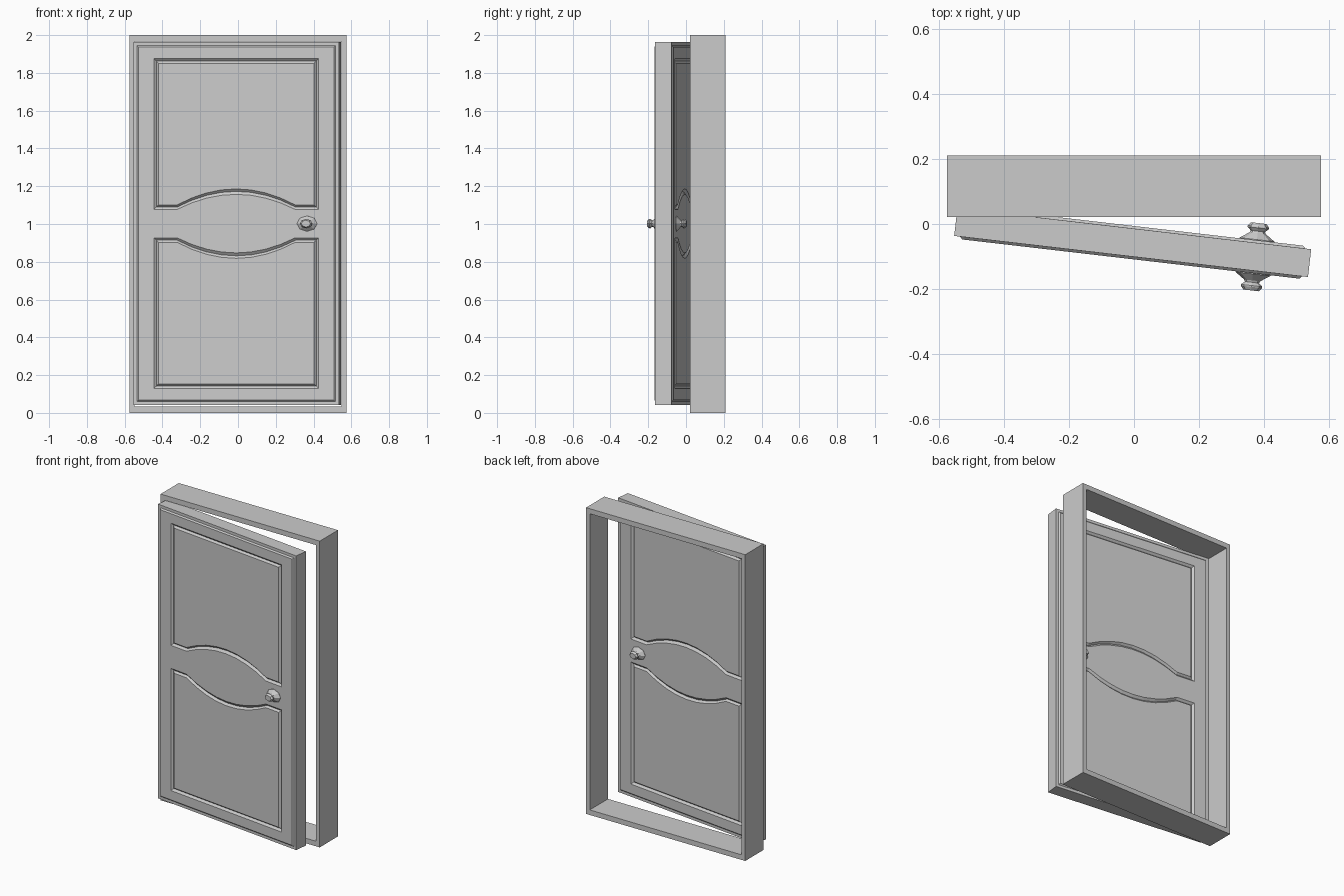
import bpy, bmesh, math
from mathutils import Matrix, Vector

if "Cube" in bpy.data.objects:
    bpy.data.objects.remove(bpy.data.objects["Cube"])

# One plain grey for everything
grey = bpy.data.materials.new("plain_grey")
grey.use_nodes = True
colour = (0.6, 0.6, 0.6, 1)
grey.diffuse_color = colour
grey.node_tree.nodes["Principled BSDF"].inputs["Base Color"].default_value = colour


def finish(bm, name):
    bmesh.ops.recalc_face_normals(bm, faces=bm.faces)
    mesh = bpy.data.meshes.new(name)
    bm.to_mesh(mesh)
    bm.free()
    mesh.materials.append(grey)
    obj = bpy.data.objects.new(name, mesh)
    bpy.context.collection.objects.link(obj)
    return obj


def add_loop(bm, points, y):
    return [bm.verts.new((x, y, z)) for x, z in points]


def bridge(bm, a, b):
    n = len(a)
    for i in range(n):
        j = (i + 1) % n
        bm.faces.new((a[i], a[j], b[j], b[i]))


def rect(half, low, high, inset=0):
    x, lo, hi = half - inset, low + inset, high - inset
    return [(-x, lo), (x, lo), (x, hi), (-x, hi)]


# Door frame: rectangular ring
bm = bmesh.new()
outer, inner = rect(0.575, 0, 2), rect(0.548, 0.033, 1.967)
ring = [add_loop(bm, pts, y) for pts, y in
        ((outer, 0.022), (inner, 0.022), (inner, 0.21), (outer, 0.21))]
for i in range(4):
    bridge(bm, ring[i], ring[(i + 1) % 4])
finish(bm, "door_frame")

# Door placement: swung slightly open
CENTRE_Z = 1.002
swing = Matrix.Translation((-0.004, -0.057, 0)) @ Matrix.Rotation(math.radians(-6.63), 4, "Z")
HALF_T, RAISE = 0.043, 0.008
ARCH, STEPS = 0.315, 8


def panel_outline(d, flip):
    """Panel outline inset by d, with an arched edge beside the middle rail."""
    x, top, low = 0.439 - d, 1.875 - d, 1.077 + d
    pts = [(x, top), (-x, top), (-x, low)]
    for i in range(STEPS + 1):
        t = 2 * i / STEPS - 1
        pts.append((t * ARCH, low + (0.08 + 0.2 * d) * (1 - t * t)))
    pts.append((x, low))
    return [(u, 2 * CENTRE_Z - z) for u, z in pts] if flip else pts


# Door leaf: core, raised faces and V-grooves around the panels
bm = bmesh.new()
edge_loops = []
for side in (-1, 1):
    steps = [add_loop(bm, rect(0.547, 0.042, 1.963, inset), side * y)
             for inset, y in ((0, HALF_T), (0.018, HALF_T), (0.026, HALF_T + RAISE))]
    bridge(bm, steps[0], steps[1])
    bridge(bm, steps[1], steps[2])
    edge_loops.append(steps[0])
    borders = [steps[2]]
    for flip in (False, True):
        groove = [add_loop(bm, panel_outline(d, flip), side * (HALF_T + RAISE - depth))
                  for d, depth in ((0, 0), (0.013, 0.012), (0.024, 0))]
        bridge(bm, groove[0], groove[1])
        bridge(bm, groove[1], groove[2])
        bm.faces.new(groove[2])
        borders.append(groove[0])
    # Flat rails and stiles around the panels
    edges = []
    for loop in borders:
        for a, b in zip(loop, loop[1:] + loop[:1]):
            edges.append(bm.edges.get((a, b)) or bm.edges.new((a, b)))
    bmesh.ops.triangle_fill(bm, edges=edges, use_beauty=True, normal=Vector((0, side, 0)))
bridge(bm, *edge_loops)
finish(bm, "door_leaf").matrix_world = swing

# Knobs: eight-sided flattened turning on both sides
PROFILE = ((0.054, -0.004), (0.054, 0.002), (0.025, 0.022), (0.022, 0.028),
           (0.033, 0.038), (0.033, 0.042), (0.024, 0.053))
for side, name in ((-1, "front_knob"), (1, "back_knob")):
    bm = bmesh.new()
    rings = []
    for r, h in PROFILE:
        pts = [(0.378 + r * math.cos(k * math.pi / 4),
                CENTRE_Z + 0.76 * r * math.sin(k * math.pi / 4)) for k in range(8)]
        rings.append(add_loop(bm, pts, side * (HALF_T + RAISE + h)))
    for a, b in zip(rings, rings[1:]):
        bridge(bm, a, b)
    bm.faces.new(rings[0])
    bm.faces.new(rings[-1])
    finish(bm, name).matrix_world = swing
